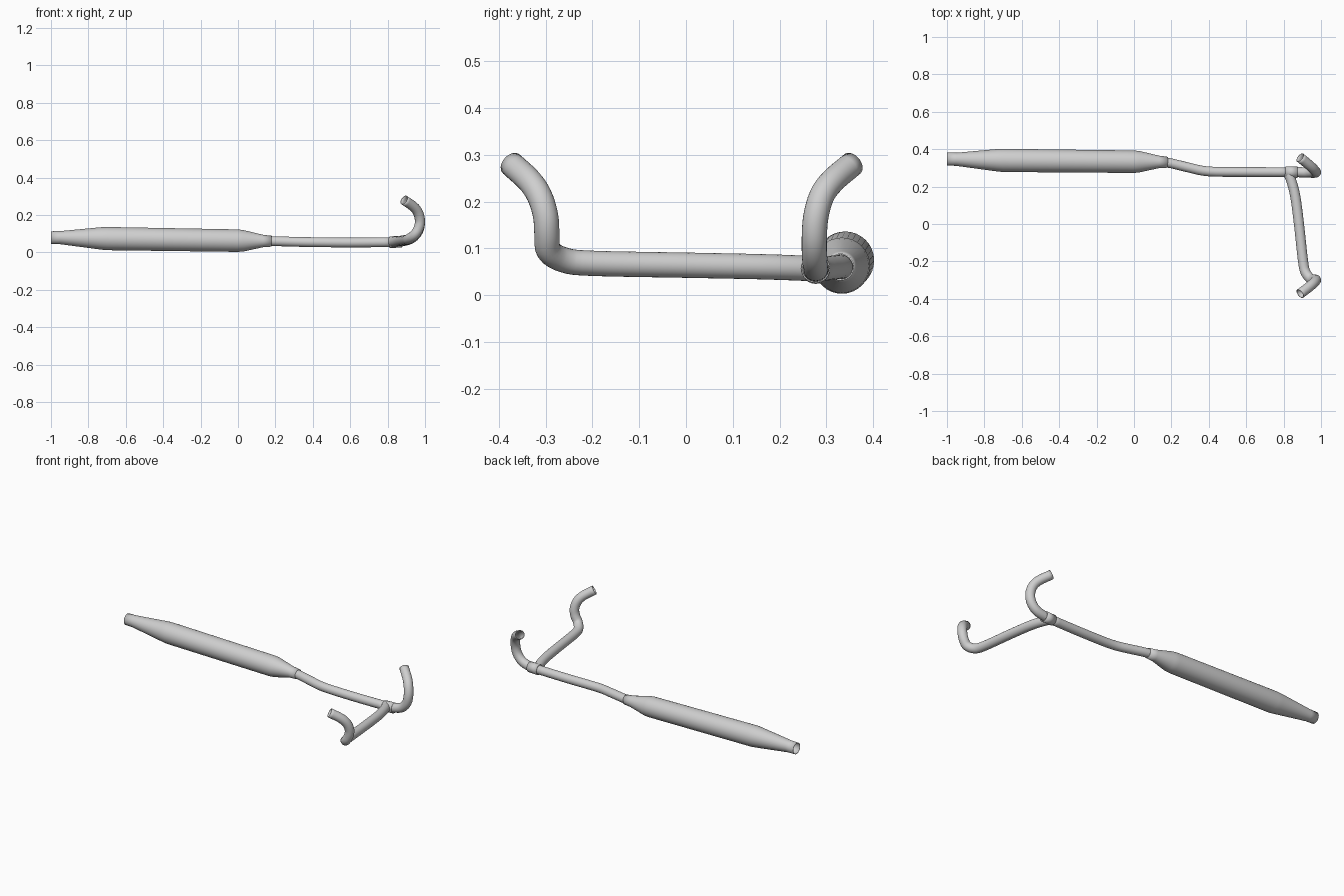
import bpy
import bmesh
import math
from mathutils import Vector

cube = bpy.data.objects.get("Cube")
if cube:
    bpy.data.objects.remove(cube, do_unlink=True)

steel = bpy.data.materials.new("light grey steel")
steel.use_nodes = True
GREY = (0.62, 0.62, 0.62, 1)
steel.diffuse_color = GREY
bsdf = steel.node_tree.nodes["Principled BSDF"]
bsdf.inputs["Base Color"].default_value = GREY
bsdf.inputs["Roughness"].default_value = 0.5


def smooth_path(points, steps):
    """Rounded path through the given points."""
    pts = [Vector(p) for p in points]
    pts = [2 * pts[0] - pts[1]] + pts + [2 * pts[-1] - pts[-2]]
    path = []
    for a, b, c, d in zip(pts, pts[1:], pts[2:], pts[3:]):
        for i in range(steps):
            t = i / steps
            path.append(0.5 * (2 * b + (c - a) * t + (2 * a - 5 * b + 4 * c - d) * t ** 2
                               + (3 * b - a - 3 * c + d) * t ** 3))
    path.append(pts[-2])
    return path


def tube(name, path, radii, sides=24, wall=0.003):
    """Open hollow tube swept along a path, with one radius per path point."""
    path = [Vector(p) for p in path]
    bm = bmesh.new()
    rings = []
    last = len(path) - 1
    side = None
    for i, p in enumerate(path):
        along = (path[min(i + 1, last)] - path[max(i - 1, 0)]).normalized()
        if side is None:
            side = along.orthogonal()
        side = (side - along * side.dot(along)).normalized()
        up = along.cross(side)
        ring = []
        for k in range(sides):
            a = 2 * math.pi * k / sides
            ring.append(bm.verts.new(p + radii[i] * (math.cos(a) * side + math.sin(a) * up)))
        rings.append(ring)
    for r, s in zip(rings, rings[1:]):
        for k in range(sides):
            n = (k + 1) % sides
            bm.faces.new((r[k], r[n], s[n], s[k]))
    mesh = bpy.data.meshes.new(name)
    bm.to_mesh(mesh)
    bm.free()
    mesh.materials.append(steel)
    obj = bpy.data.objects.new(name, mesh)
    bpy.context.collection.objects.link(obj)
    solid = obj.modifiers.new("wall", "SOLIDIFY")
    solid.thickness = wall
    solid.offset = -1
    bpy.ops.object.select_all(action="DESELECT")
    obj.select_set(True)
    bpy.context.view_layer.objects.active = obj
    bpy.ops.object.shade_smooth_by_angle(angle=math.radians(35))
    return obj


def pipe(name, points, radius, steps=4):
    path = smooth_path(points, steps)
    return tube(name, path, [radius] * len(path))


# Muffler: tail spigot, long cone, body, front cone and inlet sleeve
muffler = [(-1, .347, .079, .034), (-.95, .346, .079, .035), (-.73, .341, .075, .060),
           (-.70, .340, .074, .062), (0, .333, .063, .060), (.03, .333, .062, .057),
           (.135, .332, .061, .033), (.18, .330, .060, .029)]
tube("muffler", [m[:3] for m in muffler], [m[3] for m in muffler], sides=32)

# Link pipe from the muffler to the collector
pipe("link_pipe", [(.13, .335, .061), (.2, .324, .06), (.3, .3, .057), (.4, .281, .055),
                   (.6, .278, .053), (.84, .277, .055)], .026)

# Collector sleeve where the two header pipes meet
tube("collector_sleeve", [(.81, .277, .055), (.875, .277, .057)], [.031, .031])

# Rear header: hooks upwards and turns outwards
pipe("rear_header", [(.82, .277, .055), (.88, .277, .06), (.93, .275, .077), (.963, .274, .115),
                     (.973, .277, .165), (.963, .29, .212), (.938, .314, .245),
                     (.888, .355, .28)], .027)

# Front header: crosses over, then rises in a matching hook
pipe("front_header", [(.82, .277, .056), (.838, .24, .058), (.862, .15, .061), (.882, 0, .064),
                      (.904, -.2, .068), (.918, -.26, .075), (.945, -.293, .095),
                      (.966, -.297, .13), (.973, -.3, .17), (.963, -.313, .212),
                      (.938, -.335, .245), (.888, -.373, .28)], .027)
